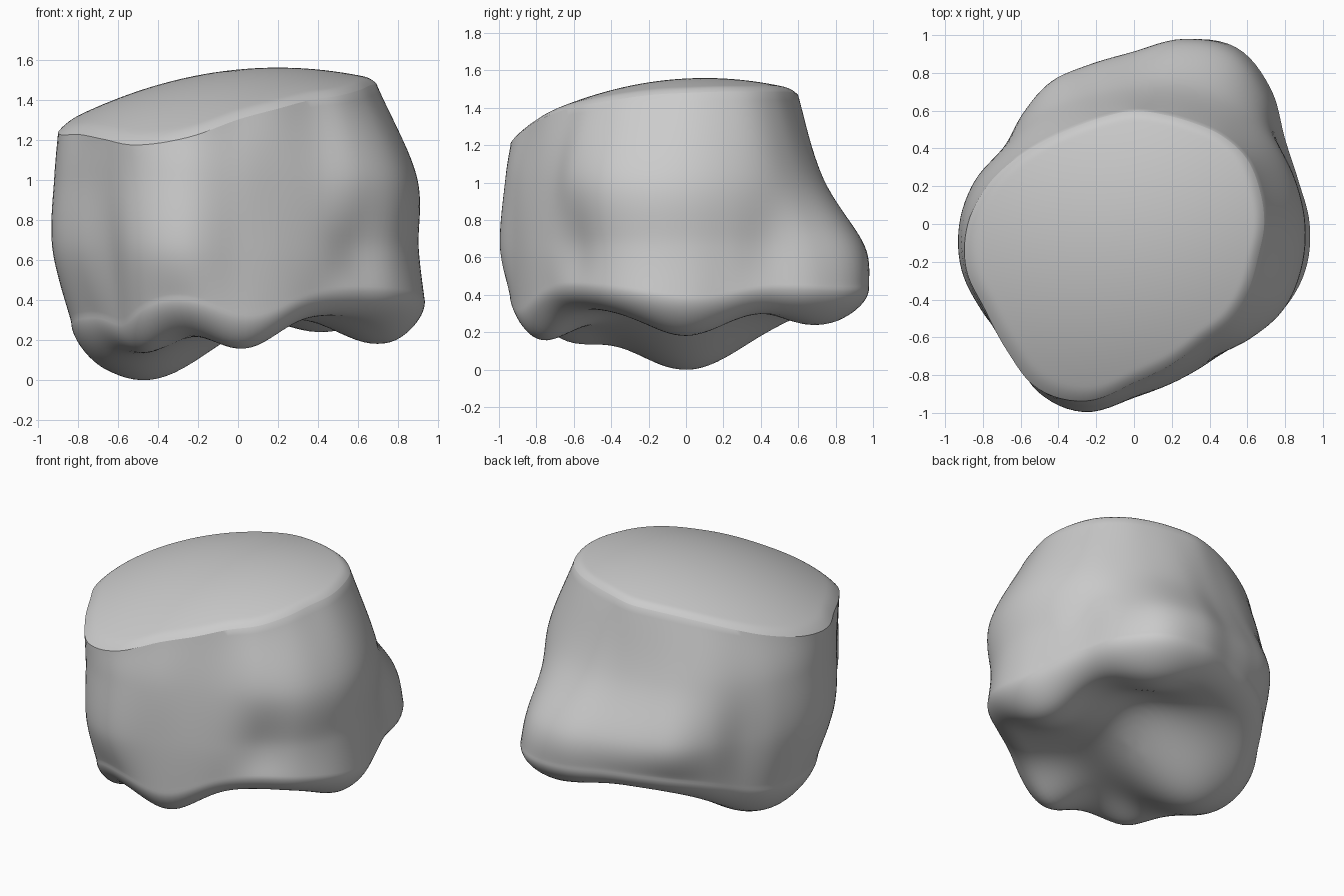
import bpy
import bmesh
from math import sin, cos, pi, exp, sqrt
from mathutils import Vector

if "Cube" in bpy.data.objects:
    bpy.data.objects.remove(bpy.data.objects["Cube"], do_unlink=True)

# Cross-section radii in hundredths, every 15 degrees counter-clockwise from +x
RIM = (69, 69, 69, 66, 62, 60, 60, 59, 60, 64, 71, 80,
       88, 92, 91, 95, 101, 97, 84, 77, 72, 72, 70, 68)
SHOULDER = (89, 87, 85, 82, 79, 76, 72, 71, 73, 76, 79, 86,
            91, 93, 92, 94, 101, 100, 90, 83, 81, 86, 90, 90)
WAIST = (90, 88, 88, 97, 103, 99, 90, 87, 87, 83, 80, 87,
         92, 94, 92, 91, 102, 103, 92, 86, 83, 82, 89, 91)
FOOT = (93, 90, 92, 102, 108, 101, 90, 85, 82, 79, 77, 80,
        83, 84, 82, 84, 95, 97, 91, 86, 83, 85, 91, 94)

# Rounded lobes under the body: centre x, centre y, depth, spread
LOBES = (
    (-.47, 0, .33, .45),
    (.03, -.78, .17, .25),
    (.69, 0, .15, .29),
    (.4, .66, .1, .27),
    (-.5, -.64, .14, .24),
    (.2, .3, -.08, .3),
)

SEGMENTS = 144
SIDE_ROWS = 30
CAP_ROWS = 28
BASE_HEIGHT = .33
LIP_HEIGHT = .13
LIP_WIDTH = .2


def spline(before, start, end, after, t):
    """Smooth curve between start and end."""
    return start + t / 2 * (end - before + t * (
        2 * before - 5 * start + 4 * end - after
        + t * (3 * (start - end) + after - before)))


def around(radii, angle):
    """Radius of a closed cross-section at an angle."""
    place = angle / (2 * pi) * len(radii)
    index = int(place)
    near = [radii[(index + step) % len(radii)] for step in (-1, 0, 1, 2)]
    return spline(*near, place - index) / 100


def along(values, t):
    """Value on an open curve, with t running from 0 to 1."""
    place = t * (len(values) - 1)
    index = min(int(place), len(values) - 2)
    padded = [2 * values[0] - values[1], *values, values[-1]]
    return spline(*padded[index:index + 4], place - index)


def dome_point(angle, scale):
    radius = around(RIM, angle) * scale
    x, y = radius * cos(angle), radius * sin(angle)
    # A worn edge dips slightly at the rim
    worn = .02 * max(0, (scale - .92) / .08) ** 2
    return Vector((x, y, 1.56 - .24 * (x - .2) ** 2 - .26 * (y - .1) ** 2 - worn))


def underside_point(angle, scale):
    radius = around(FOOT, angle) * scale
    x, y = radius * cos(angle), radius * sin(angle)
    height = BASE_HEIGHT
    for cx, cy, depth, spread in LOBES:
        height -= depth * exp(-((x - cx) ** 2 + (y - cy) ** 2) / spread ** 2)
    # The outer edge curls up in a quarter round to meet the side
    curl = max(0, (scale - 1 + LIP_WIDTH) / LIP_WIDTH)
    height += LIP_HEIGHT * (1 - sqrt(max(0, 1 - curl * curl)))
    return Vector((x, y, height))


def side_point(angle, t):
    radius = along([around(ring, angle)
                    for ring in (RIM, SHOULDER, WAIST, FOOT)], t)
    top = dome_point(angle, 1).z
    bottom = underside_point(angle, 1).z
    height = along([top, 1.02, .66, bottom], t)
    return Vector((radius * cos(angle), radius * sin(angle), height))


def add_ring(mesh, shape, value):
    return [mesh.verts.new(shape(2 * pi * i / SEGMENTS, value))
            for i in range(SEGMENTS)]


def bridge(mesh, upper, lower):
    for i in range(SEGMENTS):
        j = (i + 1) % SEGMENTS
        mesh.faces.new((upper[i], lower[i], lower[j], upper[j]))


def close(mesh, ring, centre):
    hub = mesh.verts.new(centre)
    for i in range(SEGMENTS):
        mesh.faces.new((ring[i], ring[(i + 1) % SEGMENTS], hub))


# Stack the rings from the dome, down the side and in under the base,
# with cap rows crowded towards their outer edges
mesh = bmesh.new()
cap_scales = [1 - (row / CAP_ROWS) ** 2 for row in range(1, CAP_ROWS)]
rings = [add_ring(mesh, dome_point, scale) for scale in reversed(cap_scales)]
rings += [add_ring(mesh, side_point, row / SIDE_ROWS)
          for row in range(SIDE_ROWS + 1)]
rings += [add_ring(mesh, underside_point, scale) for scale in cap_scales]
for upper, lower in zip(rings, rings[1:]):
    bridge(mesh, upper, lower)
close(mesh, rings[0], dome_point(0, 0))
close(mesh, rings[-1], underside_point(0, 0))
bmesh.ops.recalc_face_normals(mesh, faces=mesh.faces)

# Rest the lowest lobe on the ground
lowest = min(vert.co.z for vert in mesh.verts)
bmesh.ops.translate(mesh, verts=mesh.verts, vec=(0, 0, -lowest))

data = bpy.data.meshes.new("stone_body")
mesh.to_mesh(data)
mesh.free()
stone = bpy.data.objects.new("stone_body", data)
bpy.context.collection.objects.link(stone)

# Plain grey stone
grey = bpy.data.materials.new("stone_grey")
grey.use_nodes = True
colour = (.6, .6, .6, 1)
grey.diffuse_color = colour
grey.node_tree.nodes["Principled BSDF"].inputs["Base Color"].default_value = colour
data.materials.append(grey)

# Smooth surface with a crisp rim
bpy.ops.object.select_all(action="DESELECT")
stone.select_set(True)
bpy.context.view_layer.objects.active = stone
bpy.ops.object.shade_smooth_by_angle(angle=pi / 6)
